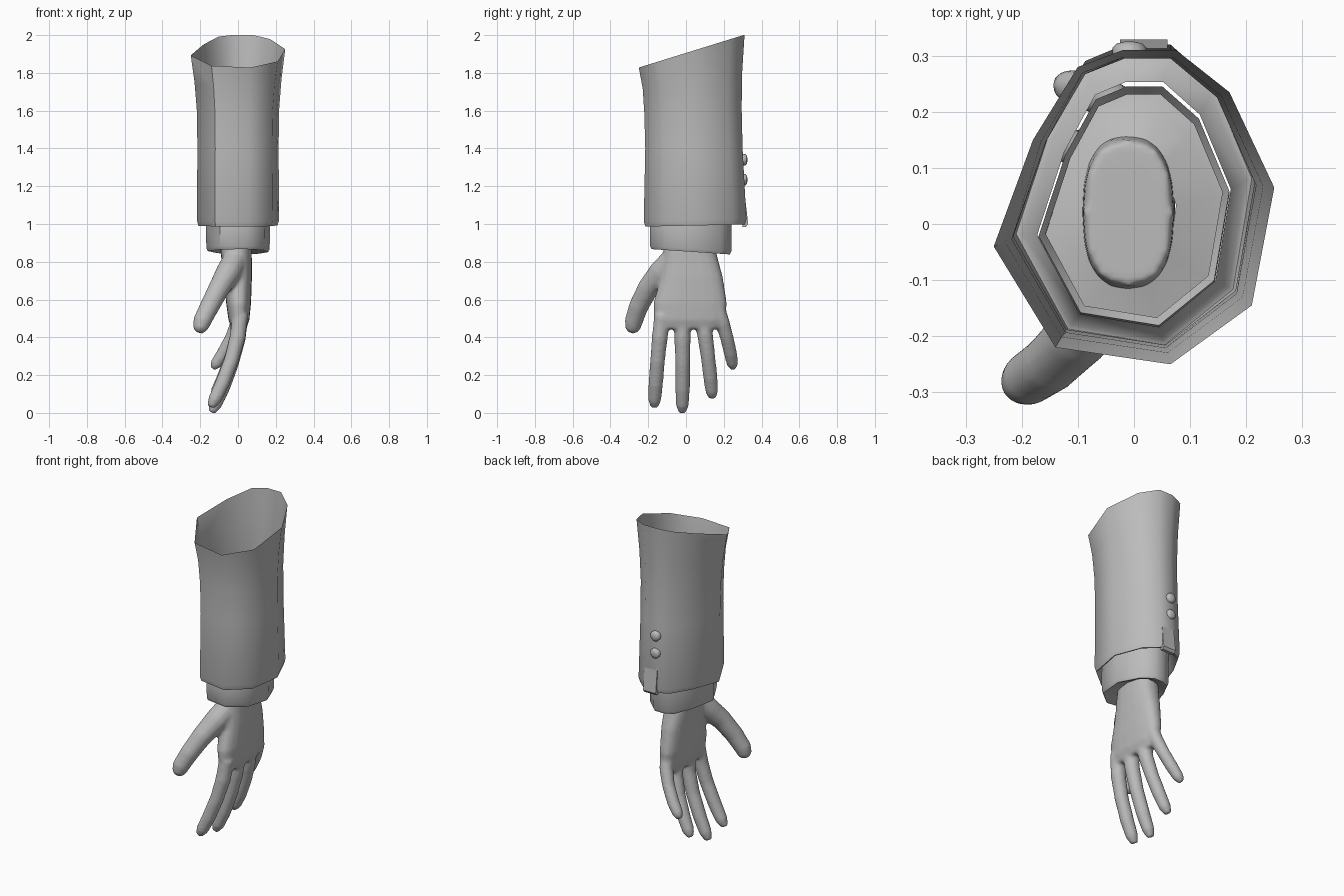
import bpy, bmesh, math
from mathutils import Vector

if "Cube" in bpy.data.objects:
    bpy.data.objects.remove(bpy.data.objects["Cube"], do_unlink=True)

GREY = (0.5, 0.5, 0.5, 1)
grey = bpy.data.materials.new("plain grey")
grey.use_nodes = True
grey.diffuse_color = GREY
grey.node_tree.nodes["Principled BSDF"].inputs["Base Color"].default_value = GREY


def loft(bm, rings, cap_start=True, cap_end=True):
    """Skin a list of equal-length point rings."""
    loops = [[bm.verts.new(p) for p in ring] for ring in rings]
    n = len(loops[0])
    for a, b in zip(loops, loops[1:]):
        for i in range(n):
            j = (i + 1) % n
            bm.faces.new((a[i], a[j], b[j], b[i]))
    if cap_start:
        bm.faces.new(loops[0][::-1])
    if cap_end:
        bm.faces.new(loops[-1])


def finish(name, bm, angle=50):
    bmesh.ops.recalc_face_normals(bm, faces=bm.faces)
    mesh = bpy.data.meshes.new(name)
    bm.to_mesh(mesh)
    bm.free()
    obj = bpy.data.objects.new(name, mesh)
    bpy.context.collection.objects.link(obj)
    mesh.materials.append(grey)
    bpy.ops.object.select_all(action='DESELECT')
    obj.select_set(True)
    bpy.context.view_layer.objects.active = obj
    bpy.ops.object.shade_smooth_by_angle(angle=math.radians(angle))
    return obj


# Shared cloth outline, seen from above and centred on y = 0.03
OUTLINE = [(0.065, -0.25), (0.21, -0.145), (0.25, 0.065), (0.17, 0.235), (0.075, 0.31),
           (-0.02, 0.31), (-0.1, 0.28), (-0.18, 0.15), (-0.25, -0.04), (-0.14, -0.22)]


def cloth_ring(sx, sy, cy, z, slope=0.0):
    return [(x * sx, cy + (y - 0.03) * sy, z + (y - 0.03) * slope) for x, y in OUTLINE]


# Sleeve: slanted open top, hem turned in at the bottom
bm = bmesh.new()
loft(bm, [cloth_ring(1, 1, 0.03, 1.915, 0.31),
          cloth_ring(0.92, 0.94, 0.034, 1.76, 0.15),
          cloth_ring(0.87, 0.92, 0.037, 1.6, 0.05),
          cloth_ring(0.86, 0.92, 0.042, 1.4),
          cloth_ring(0.87, 0.97, 0.048, 1.02, 0.02),
          cloth_ring(0.84, 0.94, 0.048, 0.992, 0.02),
          cloth_ring(0.8, 0.9, 0.045, 0.995, 0.02),
          cloth_ring(0.69, 0.78, 0.035, 1.05)], False, False)
finish("sleeve", bm)

# Shirt cuff: thick band whose bottom turns in to the wrist
bm = bmesh.new()
loft(bm, [cloth_ring(0.63, 0.71, 0.032, 1.04),
          cloth_ring(0.68, 0.76, 0.032, 1.06),
          cloth_ring(0.68, 0.77, 0.025, 0.98),
          cloth_ring(0.67, 0.77, 0.025, 0.87, -0.05),
          cloth_ring(0.64, 0.74, 0.025, 0.853, -0.05),
          cloth_ring(0.58, 0.66, 0.025, 0.858, -0.05),
          cloth_ring(0.3, 0.4, 0.02, 0.89)], False, False)
finish("shirt_cuff", bm)

# Vent flap at the back of the sleeve
bm = bmesh.new()
flap = [(0.312, 1.15), (0.329, 1.0), (0.318, 0.985), (0.3, 0.985), (0.3, 1.15)]
loft(bm, [[(x, y, z) for y, z in flap] for x in (-0.025, 0.06)])
finish("vent_flap", bm, 30)

# Sleeve buttons
for i, z in enumerate((1.34, 1.235)):
    bm = bmesh.new()
    rings = []
    for r, y in ((0.03, 0.295), (0.03, 0.314), (0.022, 0.322), (0.008, 0.325)):
        rings.append([(-0.008 + r * math.cos(a * math.tau / 12), y,
                       z + r * math.sin(a * math.tau / 12)) for a in range(12)])
    loft(bm, rings)
    finish(f"button_{i + 1}", bm)


# Hand: palm and digits lofted, then fused into one soft surface
def palm(bm, sections, n=20):
    rings = []
    for z, xc, rx, yc, ry in sections:
        ring = []
        for i in range(n):
            c, s = math.cos(i * math.tau / n), math.sin(i * math.tau / n)
            ring.append((xc + rx * math.copysign(abs(c) ** 0.8, c),
                         yc + ry * math.copysign(abs(s) ** 0.8, s), z))
        rings.append(ring)
    loft(bm, rings)


def digit(bm, path, n=12):
    pts = [Vector(p[:3]) for p in path]
    rings = []
    for i, p in enumerate(pts):
        along = pts[min(i + 1, len(pts) - 1)] - pts[max(i - 1, 0)]
        turn = along.to_track_quat('Z', 'Y')
        r = path[i][3]
        rings.append([p + turn @ Vector((r * math.cos(k * math.tau / n),
                                         r * math.sin(k * math.tau / n), 0))
                      for k in range(n)])
    loft(bm, rings)


def finger(bm, base_y, mid_y, tip_y, base_z, tip_z, r, tip_x):
    """Finger curling towards -x as it drops from knuckle to tip."""
    path = []
    for t, k in ((0, 1.12), (0.25, 1.08), (0.5, 1), (0.75, 0.98), (0.92, 0.88), (1, 0.5)):
        y = (1 - t) ** 2 * base_y + 2 * t * (1 - t) * mid_y + t * t * tip_y
        path.append((0.012 + (tip_x - 0.012) * t ** 1.7, y,
                     base_z + (tip_z - base_z) * t, r * k))
    digit(bm, path)


bm = bmesh.new()
palm(bm, [(0.93, -0.01, 0.08, 0.02, 0.13), (0.85, -0.01, 0.083, 0.02, 0.14),
          (0.72, 0, 0.074, 0.03, 0.165), (0.58, 0.003, 0.066, 0.022, 0.195),
          (0.49, 0.005, 0.055, 0.02, 0.19), (0.445, 0.005, 0.038, 0.015, 0.165)])
finger(bm, -0.125, -0.155, -0.168, 0.52, 0.03, 0.04, -0.145)
finger(bm, -0.02, -0.015, -0.02, 0.52, 0.002, 0.04, -0.14)
finger(bm, 0.085, 0.12, 0.14, 0.52, 0.078, 0.039, -0.13)
finger(bm, 0.165, 0.225, 0.25, 0.56, 0.235, 0.036, -0.135)
digit(bm, [(0, -0.04, 0.84, 0.065), (-0.05, -0.13, 0.745, 0.068),
           (-0.1, -0.2, 0.66, 0.058), (-0.15, -0.25, 0.565, 0.053),
           (-0.19, -0.277, 0.485, 0.049), (-0.202, -0.283, 0.445, 0.04),
           (-0.208, -0.286, 0.425, 0.02)])
hand = finish("hand", bm)
fuse = hand.modifiers.new("fuse", 'REMESH')
fuse.mode = 'VOXEL'
fuse.voxel_size = 0.01
fuse.use_smooth_shade = True
soften = hand.modifiers.new("soften", 'SMOOTH')
soften.factor = 0.5
soften.iterations = 6
